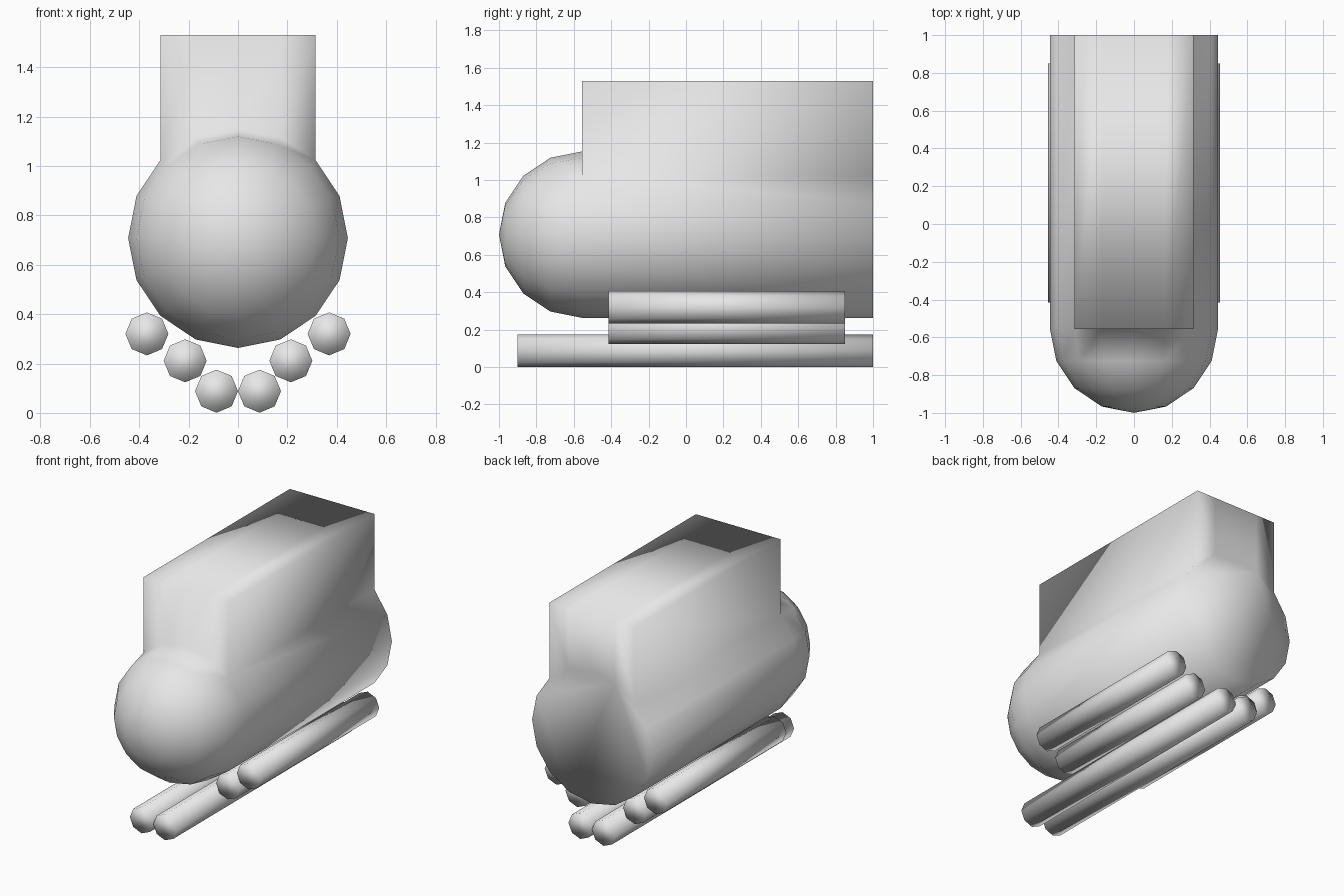
import bpy, bmesh, math

if "Cube" in bpy.data.objects:
    bpy.data.objects.remove(bpy.data.objects["Cube"])

grey = bpy.data.materials.new("plain_grey")
grey.use_nodes = True
grey.diffuse_color = (0.8, 0.8, 0.8, 1)
grey.node_tree.nodes["Principled BSDF"].inputs["Base Color"].default_value = (0.8, 0.8, 0.8, 1)


def finish(bm, name):
    """Turn the bmesh into a smooth shaded object."""
    bmesh.ops.recalc_face_normals(bm, faces=bm.faces)
    for f in bm.faces:
        f.smooth = True
    mesh = bpy.data.meshes.new(name)
    bm.to_mesh(mesh)
    bm.free()
    mesh.materials.append(grey)
    obj = bpy.data.objects.new(name, mesh)
    bpy.context.collection.objects.link(obj)
    return obj


def ring(bm, n, radius, x, y, z):
    """Ring of vertices facing y; vertex 0 is the topmost."""
    return [bm.verts.new((x + radius * math.sin(math.tau * i / n), y,
                          z + radius * math.cos(math.tau * i / n))) for i in range(n)]


def bridge(bm, a, b, closed=True):
    n = len(a)
    for i in range(n if closed else n - 1):
        j = (i + 1) % n
        bm.faces.new((a[i], a[j], b[j], b[i]))


# Body: round nose, long barrel and a box raised from the barrel's top
R, CZ, NOSE_Y, BACK_Y, TOP_Z, SEG = 0.445, 0.708, -0.555, 1.0, 1.53, 16
bm = bmesh.new()
tip = bm.verts.new((0, NOSE_Y - R, CZ))
rings = []
for k in range(1, 5):
    a = math.pi / 8 * k
    rings.append(ring(bm, SEG, R * math.sin(a), 0, NOSE_Y - R * math.cos(a), CZ))
for i in range(SEG):
    bm.faces.new((tip, rings[0][i], rings[0][(i + 1) % SEG]))
for a, b in zip(rings, rings[1:]):
    bridge(bm, a, b)
front = rings[-1]
back = ring(bm, SEG, R, 0, BACK_Y, CZ)

# Lower barrel skin and back cap
lower = list(range(2, SEG - 1))
bridge(bm, [front[i] for i in lower], [back[i] for i in lower], closed=False)
bm.faces.new(back)

# Raised box over the top four barrel segments
arc = [-2, -1, 0, 1, 2]
front_arc, back_arc = [front[i] for i in arc], [back[i] for i in arc]
front_top = [bm.verts.new((v.co.x, NOSE_Y, TOP_Z)) for v in front_arc]
back_top = [bm.verts.new((v.co.x, BACK_Y, TOP_Z)) for v in back_arc]
bridge(bm, front_arc, front_top, closed=False)
bridge(bm, back_arc, back_top, closed=False)
bridge(bm, front_top, back_top, closed=False)
for s in (0, -1):
    bm.faces.new((front_arc[s], front_top[s], back_top[s], back_arc[s]))
finish(bm, "body")

# Eight-sided rods in mirrored pairs: x, z, start y, end y
rods = {
    "lower_rod": (0.087, 0.088, -0.9, 1.0),
    "middle_rod": (0.214, 0.211, -0.415, 0.85),
    "upper_rod": (0.369, 0.320, -0.415, 0.85),
}
for name, (x, z, y0, y1) in rods.items():
    for side, s in (("left", 1), ("right", -1)):
        bm = bmesh.new()
        a = ring(bm, 8, 0.087, s * x, y0, z)
        b = ring(bm, 8, 0.087, s * x, y1, z)
        bridge(bm, a, b)
        bm.faces.new(a)
        bm.faces.new(b)
        finish(bm, f"{name}_{side}")
